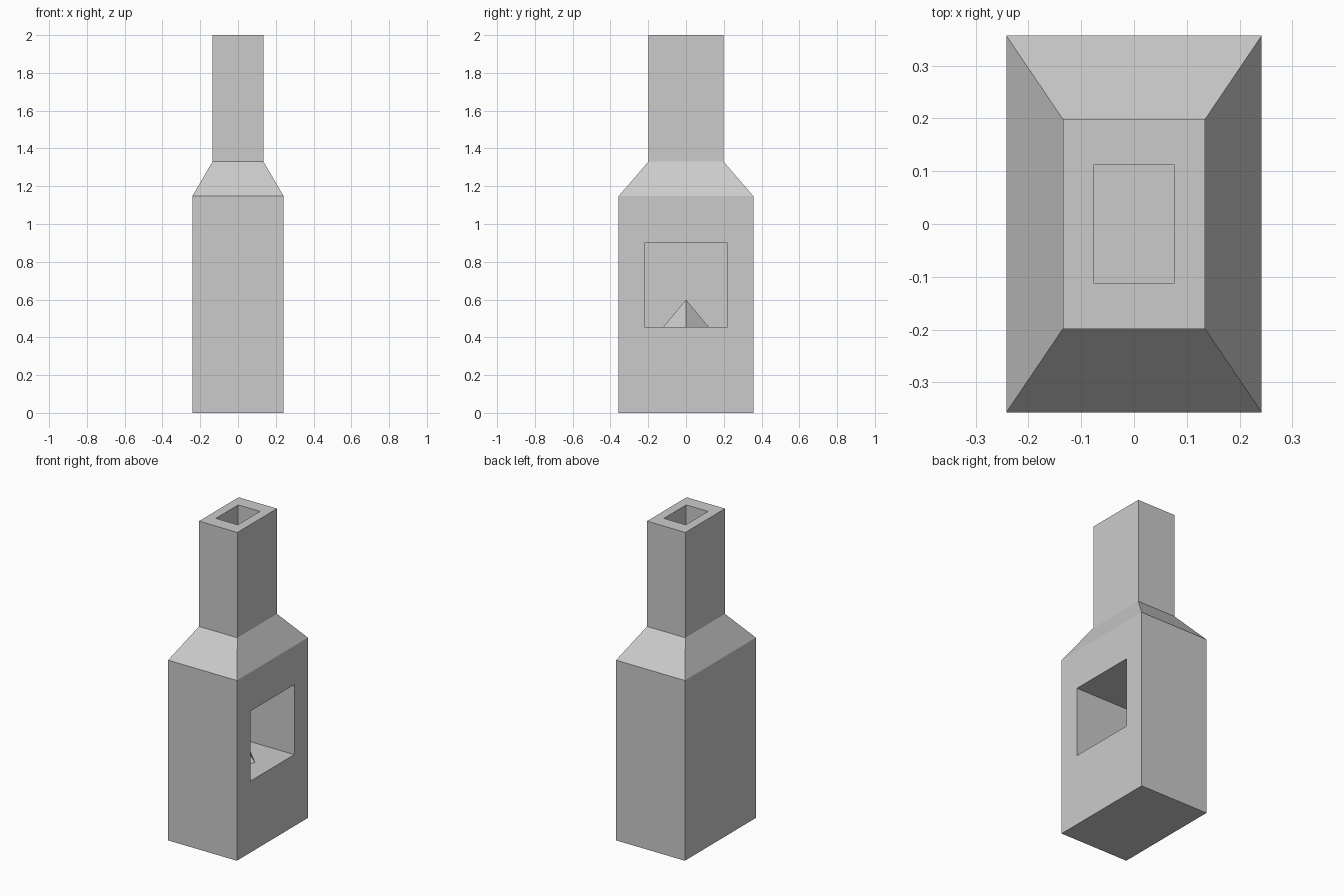
import bpy, bmesh
from mathutils import Vector

if "Cube" in bpy.data.objects:
    bpy.data.objects.remove(bpy.data.objects["Cube"])


def finish(bm, name):
    bmesh.ops.recalc_face_normals(bm, faces=bm.faces)
    mesh = bpy.data.meshes.new(name)
    bm.to_mesh(mesh)
    bm.free()
    obj = bpy.data.objects.new(name, mesh)
    bpy.context.collection.objects.link(obj)
    return obj


def ring(bm, hx, hy, z):
    return [bm.verts.new((sx * hx, sy * hy, z))
            for sx, sy in ((-1, -1), (1, -1), (1, 1), (-1, 1))]


# Chimney shell: base, sloped shoulder, stack, rim and blind flue
bm = bmesh.new()
profile = [(0.242, 0.357, 0), (0.242, 0.357, 1.147), (0.135, 0.199, 1.33),
           (0.135, 0.199, 2), (0.077, 0.112, 2), (0.077, 0.112, 1.4)]
rings = [ring(bm, *p) for p in profile]
bm.faces.new(rings[0][::-1])
bm.faces.new(rings[-1])
walls = []
for a, b in zip(rings, rings[1:]):
    for i in range(4):
        j = (i + 1) % 4
        walls.append(bm.faces.new((a[i], a[j], b[j], b[i])))

# Firebox recess in the +x wall
opening = walls[1]
bmesh.ops.inset_region(bm, faces=[opening], thickness=0.1)
for v in opening.verts:
    v.co.y = 0.22 if v.co.y > 0 else -0.22
    v.co.z = 0.90 if v.co.z > 0.57 else 0.455
back = bmesh.ops.extrude_discrete_faces(bm, faces=[opening])["faces"][0]
bmesh.ops.translate(bm, verts=back.verts, vec=Vector((-0.402, 0, 0)))
finish(bm, "fireplace_chimney")

# Pointed fire pile: four-sided pyramid with a corner facing the opening
bm = bmesh.new()
apex = bm.verts.new((0, 0, 0.6))
base = [bm.verts.new((x, y, 0.455))
        for x, y in ((0.12, 0), (0, 0.12), (-0.12, 0), (0, -0.12))]
bm.faces.new(base[::-1])
for i in range(4):
    bm.faces.new((base[i], base[(i + 1) % 4], apex))
finish(bm, "fire_pile")
